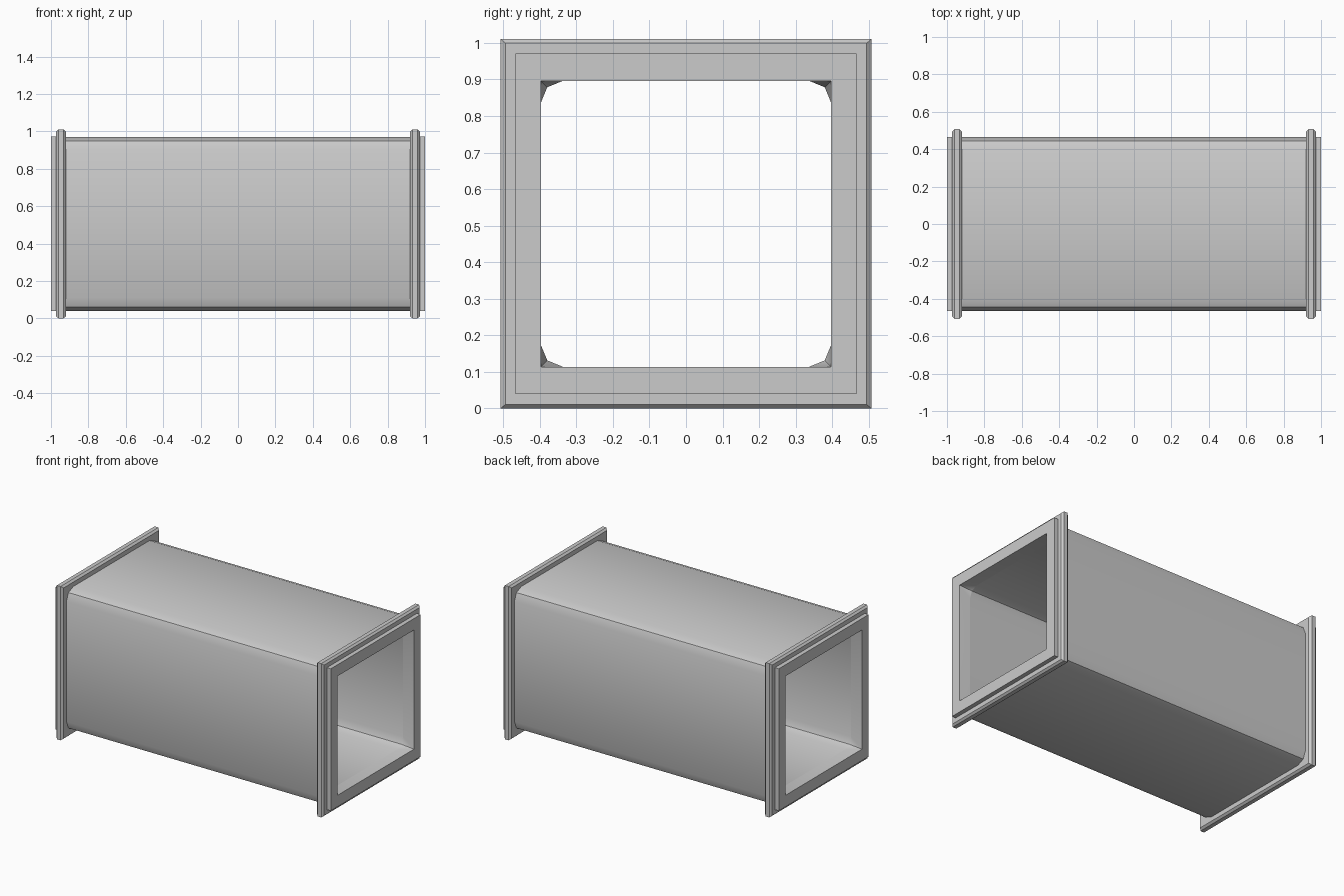
import bpy, bmesh, math

if "Cube" in bpy.data.objects:
    bpy.data.objects.remove(bpy.data.objects["Cube"])

CZ = 0.505      # height of the duct axis
S = 0.707


def ring(bm, x, hy, hz, r):
    """Rectangle across x with two-segment rounded corners (square if r is 0)."""
    pts = []
    for sy, sz in ((1, 1), (-1, 1), (-1, -1), (1, -1)):
        corner = [(hy, hz - r), (hy - r * (1 - S), hz - r * (1 - S)), (hy - r, hz)]
        if sy * sz < 0:
            corner.reverse()
        pts += [bm.verts.new((x, sy * y, CZ + sz * z)) for y, z in corner]
    return pts


def loft(name, sections, closed=False):
    bm = bmesh.new()
    rings = [ring(bm, *s) for s in sections]
    pairs = list(zip(rings, rings[1:]))
    if closed:
        pairs.append((rings[-1], rings[0]))
    for a, b in pairs:
        for i in range(12):
            j = (i + 1) % 12
            bm.faces.new((a[i], a[j], b[j], b[i]))
    bmesh.ops.remove_doubles(bm, verts=bm.verts, dist=0.0001)
    bmesh.ops.recalc_face_normals(bm, faces=bm.faces)
    me = bpy.data.meshes.new(name)
    bm.to_mesh(me)
    bm.free()
    ob = bpy.data.objects.new(name, me)
    bpy.context.collection.objects.link(ob)
    bpy.ops.object.select_all(action='DESELECT')
    ob.select_set(True)
    bpy.context.view_layer.objects.active = ob
    bpy.ops.object.shade_smooth_by_angle(angle=math.radians(30))
    return ob


OUT = (0.465, 0.465, 0.07)
INN = (0.397, 0.391, 0.06)

# Duct body: hollow tube with rounded corners
loft("duct_body", [(-0.92, *INN), (-0.92, *OUT), (0.92, *OUT), (0.92, *INN)], closed=True)

# End frame: square opening, collar and chamfered flange, mirrored to the other end
frame = loft("end_frames", [
    (0.92, *INN),
    (1.0, 0.397, 0.391, 0),
    (1.0, 0.466, 0.466, 0),
    (0.972, 0.466, 0.466, 0),
    (0.972, 0.494, 0.494, 0),
    (0.96, 0.507, 0.505, 0),
    (0.933, 0.507, 0.505, 0),
    (0.92, 0.494, 0.494, 0),
    (0.92, *OUT),
], closed=True)
mirror = frame.modifiers.new("mirror", 'MIRROR')
mirror.use_axis = (True, False, False)
mirror.use_mirror_merge = False
